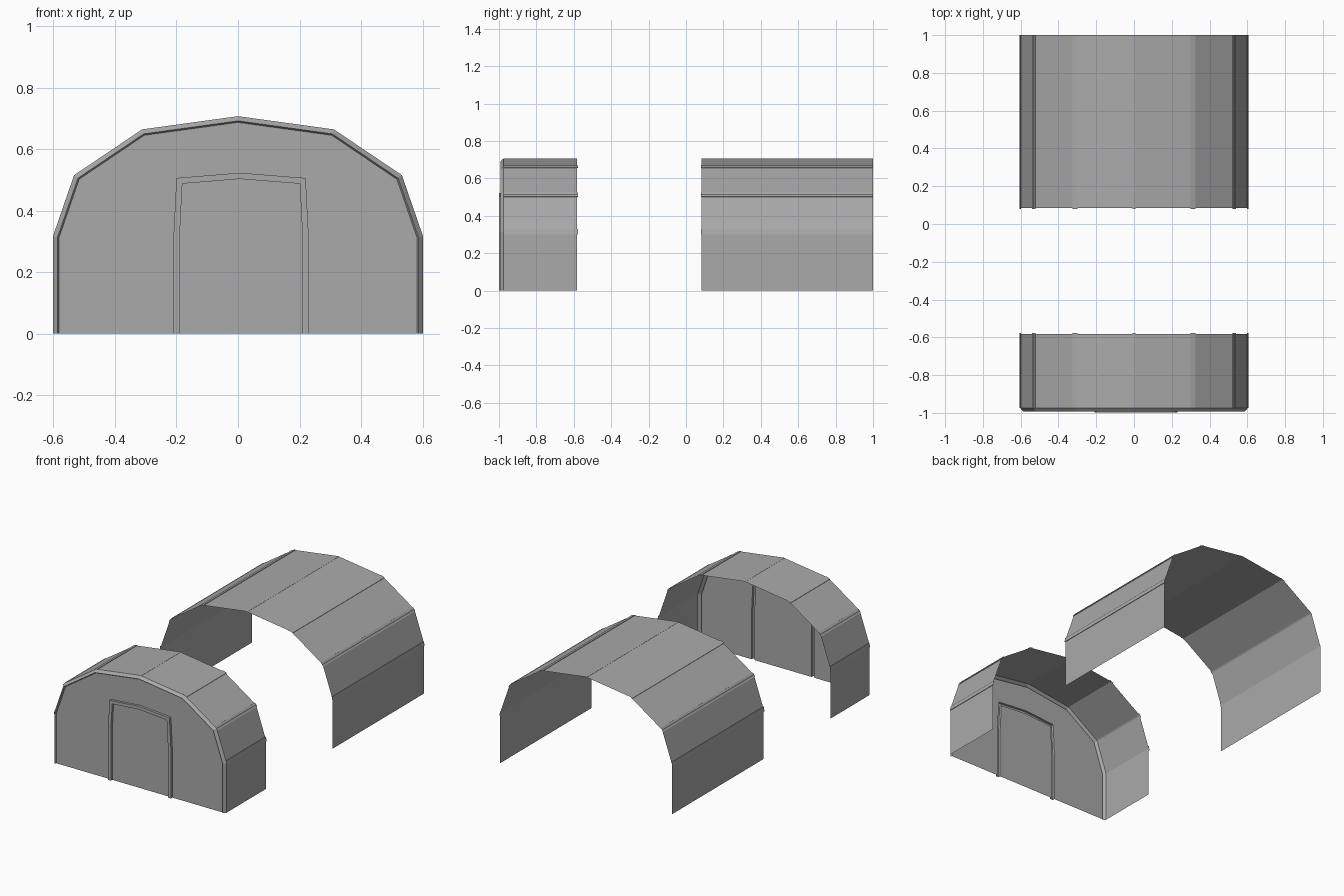
import bpy
import bmesh
from mathutils import Vector

cube = bpy.data.objects.get("Cube")
if cube:
    bpy.data.objects.remove(cube)

grey = bpy.data.materials.new("shelter grey")
grey.use_nodes = True
GREY = (0.4, 0.4, 0.4, 1)
grey.diffuse_color = GREY
grey.node_tree.nodes["Principled BSDF"].inputs["Base Color"].default_value = GREY


def make(name, rings, faces=(), closed=False):
    """Sheet lofted through rings of points, plus extra polygons."""
    bm = bmesh.new()
    rows = [[bm.verts.new(p) for p in ring] for ring in rings]
    for a, b in zip(rows, rows[1:]):
        for i in range(len(a) - 1):
            bm.faces.new((a[i], a[i + 1], b[i + 1], b[i]))
    for poly in faces:
        bm.faces.new([bm.verts.new(p) for p in poly])
    bmesh.ops.remove_doubles(bm, verts=bm.verts, dist=0.0001)
    bmesh.ops.recalc_face_normals(bm, faces=bm.faces)
    mesh = bpy.data.meshes.new(name)
    bm.to_mesh(mesh)
    bm.free()
    mesh.materials.append(grey)
    obj = bpy.data.objects.new(name, mesh)
    bpy.context.collection.objects.link(obj)
    return obj


def at(points, y):
    return [(x, y, z) for x, z in points]


def mirrored(half):
    return [(-x, z) for x, z in half] + [(0, half[-1][1] + RISE)] + half[::-1]


# Arch profile, from the ground to the ridge
RISE = 0.043
half = [(0.602, 0), (0.602, 0.315), (0.533, 0.515), (0.312, 0.664)]
arch = mirrored(half)


def inset(points, d):
    """Arch moved inward, keeping its feet on the ground."""
    out = []
    for i, p in enumerate(points):
        p = Vector(p)
        dirs = []
        if i > 0:
            dirs.append((p - Vector(points[i - 1])).normalized())
        if i < len(points) - 1:
            dirs.append((Vector(points[i + 1]) - p).normalized())
        n = sum((Vector((t.y, -t.x)) for t in dirs), Vector((0, 0))).normalized()
        cos = n.dot(Vector((dirs[0].y, -dirs[0].x)))
        out.append(tuple(p + n * d / cos))
    return out


# Raised strips that cover the panel joints
def seams(prefix, y0, y1):
    for i in range(1, len(arch) - 1):
        p = Vector(arch[i])
        before = (Vector(arch[i - 1]) - p).normalized()
        after = (Vector(arch[i + 1]) - p).normalized()
        out = -(before + after).normalized()
        w = 0.007 if i == len(arch) // 2 else 0.014
        lift = 0.001 if i == len(arch) // 2 else 0.003
        section = [p + before * w, p + before * w + out * lift,
                   p + after * w + out * lift, p + after * w]
        make(f"{prefix}_seam_{i}", [at(section, y0), at(section, y1)])


# Rear canopy, open at both ends
make("rear_canopy", [at(arch, 0.084), at(arch, 1.0)])
seams("rear", 0.08, 1.0)

# Front canopy, with a chamfered rim that turns in to the wall
WALL, FRAME = -0.984, -0.999
make("front_canopy", [at(arch, -0.582), at(arch, -0.975)])
seams("front", -0.578, -0.975)
rim = inset(arch, 0.015)
wall = inset(arch, 0.02)
make("front_rim", [at(arch, -0.975), at(rim, -0.992), at(wall, WALL)])

# Doorway outline, a little off centre
CX = 0.01
door_out = [(CX + s * x, z) for s, x, z in (
    (-1, 0.22, 0), (-1, 0.22, 0.31), (-1, 0.21, 0.506), (1, -0.005, 0.523),
    (1, 0.21, 0.506), (1, 0.22, 0.31), (1, 0.22, 0))]
door_in = inset(door_out, 0.02)

# End wall around the doorway, door panel, and raised frame between them
make("front_wall", [], [at(wall, WALL) + at(door_out[::-1], WALL)])
make("door_panel", [], [at(door_in, WALL)])
make("door_frame", [at(door_out, WALL), at(door_out, FRAME),
                    at(door_in, FRAME), at(door_in, WALL)])
